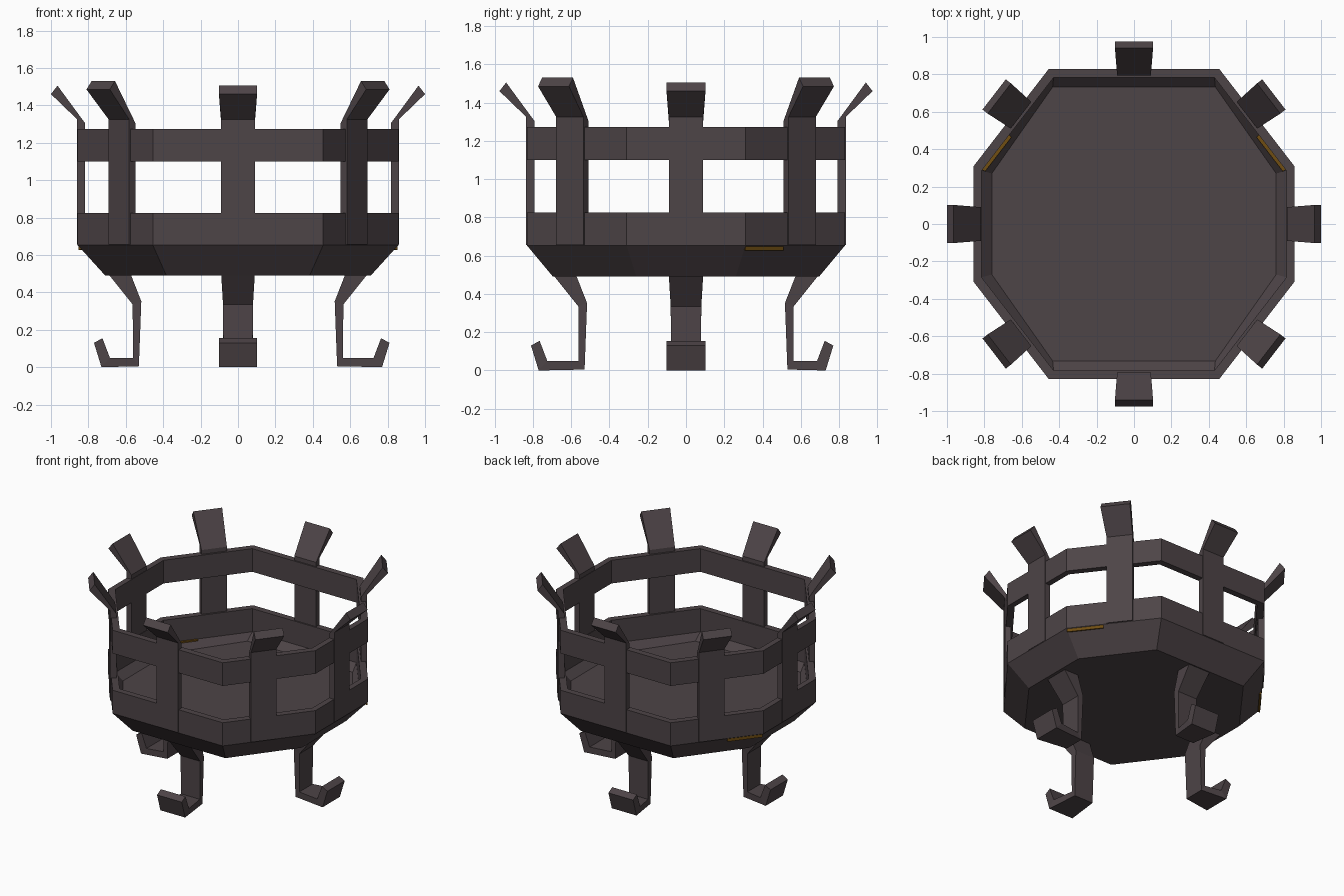
import bpy, bmesh, math
from mathutils import Vector

if "Cube" in bpy.data.objects:
    bpy.data.objects.remove(bpy.data.objects["Cube"])


def material(name, rgb):
    m = bpy.data.materials.new(name)
    m.diffuse_color = (*rgb, 1)
    m.use_nodes = True
    m.node_tree.nodes["Principled BSDF"].inputs["Base Color"].default_value = m.diffuse_color
    return m


IRON = material("dark iron", (0.075, 0.058, 0.063))
EMBER = material("ember gold", (0.16, 0.075, 0.006))


def skin(name, loops, mat, cap=True):
    """Join equal-length point loops into one flat-shaded mesh."""
    bm = bmesh.new()
    rows = [[bm.verts.new(p) for p in loop] for loop in loops]
    n = len(rows[0])
    pairs = list(zip(rows, rows[1:]))
    if not cap:
        pairs.append((rows[-1], rows[0]))
    for a, b in pairs:
        for i in range(n):
            j = (i + 1) % n
            bm.faces.new((a[i], a[j], b[j], b[i]))
    if cap:
        bm.faces.new(rows[0][::-1])
        bm.faces.new(rows[-1])
    bmesh.ops.recalc_face_normals(bm, faces=bm.faces)
    me = bpy.data.meshes.new(name)
    bm.to_mesh(me)
    bm.free()
    me.materials.append(mat)
    ob = bpy.data.objects.new(name, me)
    bpy.context.collection.objects.link(ob)
    return ob


def octagon(ax, ay, bx, by, z):
    """Octagon symmetric in x and y, given its two first-quadrant corners."""
    pts = [(bx, by), (ax, ay), (-ax, ay), (-bx, by),
           (-bx, -by), (-ax, -ay), (ax, -ay), (bx, -by)]
    return [(x, y, z) for x, y in pts]


def strap(name, origin, angle, stations):
    """Bent flat bar: stations are (r1, z1, r2, z2, half width) along direction angle."""
    n = Vector((math.cos(angle), math.sin(angle), 0))
    t = Vector((-n.y, n.x, 0))
    o = Vector((*origin, 0))
    up = Vector((0, 0, 1))
    loops = []
    for r1, z1, r2, z2, w in stations:
        p, q = o + n * r1 + up * z1, o + n * r2 + up * z2
        loops.append([p - t * w, p + t * w, q + t * w, q - t * w])
    return skin(name, loops, IRON)


OUT = (0.455, 0.83, 0.857, 0.31)
INN = (0.43, 0.783, 0.815, 0.285)

# bowl with lower band and raised floor
skin("fire_bowl", [octagon(0.383, 0.695, 0.71, 0.26, 0.49),
                   octagon(*OUT, 0.652), octagon(*OUT, 0.825),
                   octagon(*INN, 0.825), octagon(*INN, 0.652),
                   octagon(0.435, 0.732, 0.76, 0.27, 0.60)], IRON)

# open upper band
skin("upper_band", [octagon(*OUT, 1.10), octagon(*OUT, 1.273),
                    octagon(*INN, 1.273), octagon(*INN, 1.10)], IRON, cap=False)


# posts with flared tips
def post(name, origin, angle, lift):
    strap(name, origin, angle, [(0, 0.655, -0.042, 0.655, 0.09),
                                (0, 1.325, -0.042, 1.305, 0.09),
                                (0.14, 1.46 + lift, 0.105, 1.505 + lift, 0.102)])


SIDES = {"right": (1, 0), "back": (0, 1), "left": (-1, 0), "front": (0, -1)}
for side, (dx, dy) in SIDES.items():
    post(side + "_post", (dx * 0.86, dy * 0.835), math.atan2(dy, dx), 0)

for sx, xn in ((1, "right"), (-1, "left")):
    for sy, yn in ((1, "back"), (-1, "front")):
        post(f"{yn}_{xn}_post", (sx * 0.637, sy * 0.607),
             math.atan2(sy * 0.61, sx * 0.79), 0.025)

# hooked legs
for side, (dx, dy) in SIDES.items():
    k = -0.04 if side in ("left", "back") else 0.0
    strap(side + "_leg", (0, 0), math.atan2(dy, dx),
          [(0.575, 0.50, 0.695, 0.50, 0.09),
           (0.517, 0.352, 0.563, 0.335, 0.08),
           (0.53, 0.005, 0.562, 0.05, 0.078),
           (0.77 + k, 0.0, 0.725 + k, 0.05, 0.102),
           (0.81 + k, 0.13, 0.765 + k, 0.155, 0.102)])

# slivers of ember bed showing at the two rear corners
for sx, xn in ((1, "right"), (-1, "left")):
    strap(f"{xn}_ember_sliver", (sx * 0.777, 0.412), math.atan2(0.61, sx * 0.79),
          [(-0.002, 0.626, -0.002, 0.651, 0.125),
           (-0.065, 0.645, -0.065, 0.654, 0.115)]).data.materials[0] = EMBER
